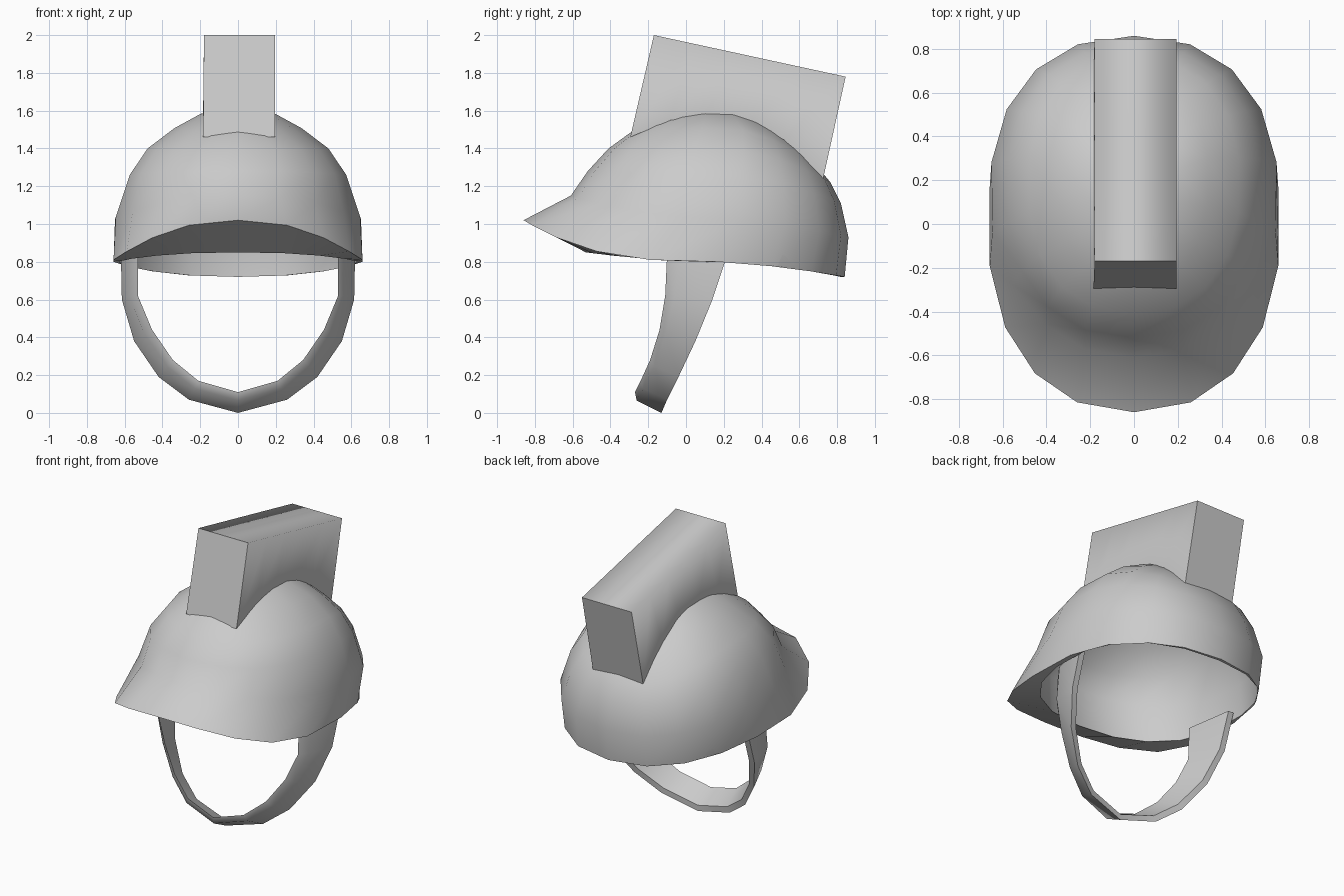
import bpy, math
from mathutils import Vector

if "Cube" in bpy.data.objects:
    bpy.data.objects.remove(bpy.data.objects["Cube"])


def make(name, verts, faces, angle=45):
    me = bpy.data.meshes.new(name)
    me.from_pydata([tuple(v) for v in verts], [], faces)
    ob = bpy.data.objects.new(name, me)
    bpy.context.collection.objects.link(ob)
    bpy.ops.object.select_all(action='DESELECT')
    ob.select_set(True)
    bpy.context.view_layer.objects.active = ob
    bpy.ops.object.mode_set(mode='EDIT')
    bpy.ops.mesh.select_all(action='SELECT')
    bpy.ops.mesh.normals_make_consistent(inside=False)
    bpy.ops.object.mode_set(mode='OBJECT')
    bpy.ops.object.shade_smooth_by_angle(angle=math.radians(angle))
    return ob


def loft(rings):
    """Faces joining successive rings of equal vertex count."""
    n = len(rings[0])
    return [(r * n + i, r * n + (i + 1) % n, (r + 1) * n + (i + 1) % n, (r + 1) * n + i)
            for r in range(len(rings) - 1) for i in range(n)]


# Helmet shell: tilted oval rings (front y, front z, back y, back z, half width, side z)
SEG = 18
RIM = (-0.86, 1.02, 0.84, 0.72, 0.668, 0.805)
DOME = [(-0.61, 1.15, 0.86, 0.93, 0.66, 1.03),
        (-0.52, 1.28, 0.82, 1.11, 0.58, 1.26),
        (-0.41, 1.40, 0.765, 1.22, 0.485, 1.40),
        (-0.30, 1.48, 0.69, 1.31, 0.34, 1.51),
        (-0.17, 1.56, 0.52, 1.48, 0.20, 1.585)]
OPENING = (-0.53, 0.85, 0.82, 0.72, 0.635, 0.80)


def oval(level, front_power=1.8, pinch=0.0):
    yf, zf, yb, zb, w, zs = level
    pts = []
    for i in range(SEG):
        t = 2 * math.pi * i / SEG
        s, c = math.sin(t), math.cos(t)
        s = math.copysign(abs(s) ** 0.88, s)
        c = math.copysign(abs(c) ** 0.88, c)
        end, power = (zb, 1.8) if c > 0 else (zf, front_power)
        z = zs + (end - zs) * abs(c) ** power
        x = w * s * (1 - (pinch * c * c if c < 0 else 0))
        pts.append(Vector((x, (yf + yb) / 2 + (yb - yf) / 2 * c, z)))
    return pts


pivot = Vector((0, 0.12, 0.9))
outer = [oval(l, pinch=0.14 if l is DOME[0] else 0) for l in DOME]
inner = [[pivot + (v - pivot) * 0.96 for v in r] for r in outer]
rings = outer[::-1] + [oval(RIM, 2.4), oval(OPENING)] + inner
verts = [v for r in rings for v in r]
faces = loft(rings)
last = len(verts) - SEG
apex = Vector((0, 0.15, 1.605))
verts += [apex, pivot + (apex - pivot) * 0.96]
for i in range(SEG):
    j = (i + 1) % SEG
    faces += [(i, j, last + SEG), (last + i, last + j, last + SEG + 1)]
make("helmet_shell", verts, faces, 55)

# Crest block: slanted box whose underside follows the dome
under = [(-0.295, 1.46), (-0.08, 1.55), (0.12, 1.575), (0.34, 1.545), (0.52, 1.445), (0.725, 1.235)]
rings = []
for i, (y, z) in enumerate(under):
    f = i / (len(under) - 1)
    ty, tz = -0.17 + 1.015 * f, 2.0 - 0.22 * f
    rings.append([(-0.185, y, z), (0.195, y, z), (0.195, ty, tz), (-0.18, ty, tz)])
verts = [v for r in rings for v in r]
n = len(verts)
crest = make("crest", verts, loft(rings) + [(0, 1, 2, 3), (n - 4, n - 3, n - 2, n - 1)])
# soften the long top edges only
for e in crest.data.edges:
    a, b = e.vertices
    if a % 4 == b % 4 and a % 4 in (2, 3):
        e.use_edge_sharp = False

# Chin strap: front inner edge and back outer edge, from the ear down to the chin
half = [((0.53, -0.10, 0.84), (0.62, 0.22, 0.84)),
        ((0.53, -0.11, 0.62), (0.615, 0.14, 0.60)),
        ((0.455, -0.14, 0.44), (0.55, 0.05, 0.38)),
        ((0.345, -0.19, 0.28), (0.42, -0.04, 0.19)),
        ((0.21, -0.24, 0.17), (0.26, -0.10, 0.07)),
        ((0.0, -0.27, 0.11), (0.0, -0.13, 0.0))]


def section(a, c, side):
    a, c = Vector(a), Vector(c)
    out = Vector((c.x, 0, min(c.z - 0.6, 0))).normalized()
    quad = [a, a + out * 0.045 + Vector((0, 0.08 * a.z, 0)), c, c - out * 0.04]
    return [Vector((v.x * side, v.y, v.z)) for v in quad]


rings = [section(a, c, 1) for a, c in half] + [section(a, c, -1) for a, c in half[-2::-1]]
verts = [v for r in rings for v in r]
n = len(verts)
make("chin_strap", verts, loft(rings) + [(0, 1, 2, 3), (n - 4, n - 3, n - 2, n - 1)], 50)
